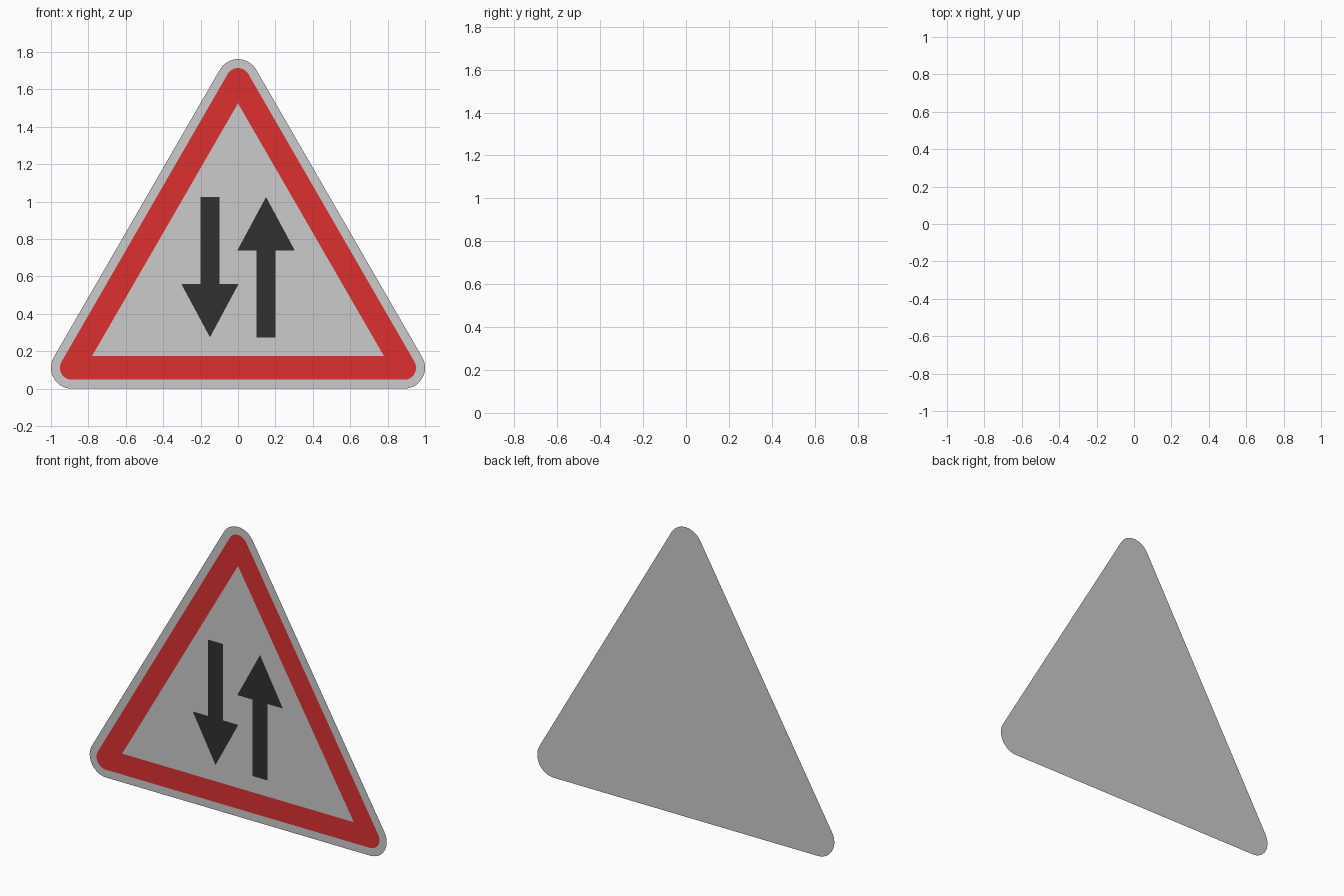
import bpy, bmesh
from math import sin, cos, pi, sqrt

if "Cube" in bpy.data.objects:
    bpy.data.objects.remove(bpy.data.objects["Cube"])


def material(name, rgb):
    m = bpy.data.materials.new(name)
    m.diffuse_color = (*rgb, 1)
    m.use_nodes = True
    m.node_tree.nodes["Principled BSDF"].inputs["Base Color"].default_value = m.diffuse_color
    return m


def sheet(name, loops, y, mat=None):
    """Flat sheet facing -y, filled between one outline and optional holes."""
    bm = bmesh.new()
    edges = []
    for pts in loops:
        vs = [bm.verts.new((x, y, z)) for x, z in pts]
        if len(loops) == 1:
            bm.faces.new(vs)
        else:
            edges += [bm.edges.new((a, b)) for a, b in zip(vs, vs[1:] + vs[:1])]
    if edges:
        bmesh.ops.triangle_fill(bm, edges=edges, use_beauty=True, normal=(0, -1, 0))
    bm.normal_update()
    for f in bm.faces:
        if f.normal.y > 0:
            f.normal_flip()
    me = bpy.data.meshes.new(name)
    bm.to_mesh(me)
    bm.free()
    ob = bpy.data.objects.new(name, me)
    bpy.context.collection.objects.link(ob)
    if mat:
        me.materials.append(mat)
    return ob


R = 0.112            # corner radius of the plate
W = 1 - R            # half distance between corner centres


def rounded_triangle(r, steps=16):
    centres = [(W, R, -pi / 2), (0, R + W * sqrt(3), pi / 6), (-W, R, 5 * pi / 6)]
    return [(cx + r * cos(a + 2 * pi / 3 * i / steps), cz + r * sin(a + 2 * pi / 3 * i / steps))
            for cx, cz, a in centres for i in range(steps + 1)]


red = material("red", (0.72, 0.03, 0.03))
black = material("black", (0.03, 0.03, 0.03))

# Grey backing plate
sheet("sign_plate", [rounded_triangle(R)], 0.002)

# Red border with a sharp triangular opening
opening = [(0.78, 0.175), (0, 0.175 + 0.78 * sqrt(3)), (-0.78, 0.175)]
sheet("red_border", [rounded_triangle(0.064), opening], 0.0, red)

# Opposing arrows: the second is the first turned half round
MID = 0.65
up = [(0.10, 0.275), (0.20, 0.275), (0.20, 0.74), (0.303, 0.74),
      (0.15, 1.025), (-0.003, 0.74), (0.10, 0.74)]
sheet("up_arrow", [up], -0.002, black)
sheet("down_arrow", [[(-x, 2 * MID - z) for x, z in up]], -0.002, black)
